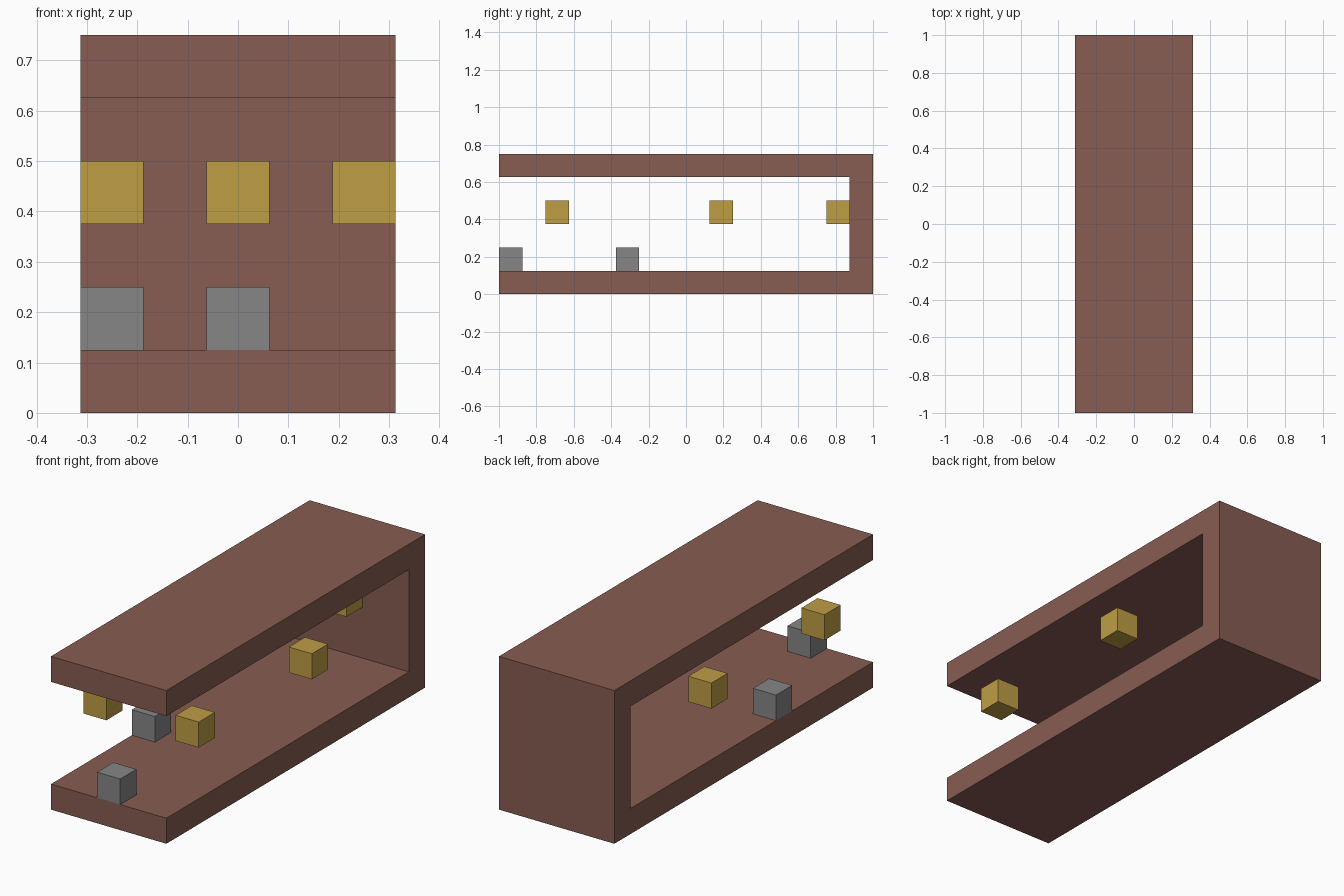
import bpy, bmesh

cube = bpy.data.objects.get("Cube")
if cube:
    bpy.data.objects.remove(cube, do_unlink=True)

U = 0.125           # block size
HALF_WIDTH = 2.5 * U


def make_material(name, color):
    mat = bpy.data.materials.new(name)
    mat.use_nodes = True
    mat.diffuse_color = (*color, 1)
    mat.node_tree.nodes["Principled BSDF"].inputs["Base Color"].default_value = (*color, 1)
    return mat


def add_object(name, bm, mat):
    bmesh.ops.recalc_face_normals(bm, faces=bm.faces[:])
    mesh = bpy.data.meshes.new(name)
    bm.to_mesh(mesh)
    bm.free()
    mesh.materials.append(mat)
    obj = bpy.data.objects.new(name, mesh)
    bpy.context.collection.objects.link(obj)
    return obj


def add_block(name, x, y, z, mat):
    bm = bmesh.new()
    bmesh.ops.create_cube(bm, size=U)
    add_object(name, bm, mat).location = (x * U, y * U, z * U)


brown = make_material("brown", (0.242, 0.107, 0.084))
gold = make_material("gold", (0.52, 0.338, 0.06))
gray = make_material("gray", (0.238, 0.238, 0.238))

# Floor, back wall and roof as one extruded channel profile, in block units (y, z)
profile = [(-8, 0), (8, 0), (8, 6), (-8, 6), (-8, 5), (7, 5), (7, 1), (-8, 1)]
bm = bmesh.new()
face = bm.faces.new([bm.verts.new((-HALF_WIDTH, y * U, z * U)) for y, z in profile])
side = bmesh.ops.extrude_face_region(bm, geom=[face])
verts = [v for v in side["geom"] if isinstance(v, bmesh.types.BMVert)]
bmesh.ops.translate(bm, verts=verts, vec=(2 * HALF_WIDTH, 0, 0))
add_object("channel_frame", bm, brown)

# Floating gold blocks: two mirrored pairs and one against the back wall
for label, y in (("front", -5.5), ("middle", 1.5)):
    for side_name, x in (("left", 2), ("right", -2)):
        add_block(f"gold_block_{label}_{side_name}", x, y, 3.5, gold)
add_block("gold_block_back", 0, 6.5, 3.5, gold)

# Gray blocks resting on the floor
add_block("gray_block_front", 0, -7.5, 1.5, gray)
add_block("gray_block_right", -2, -2.5, 1.5, gray)
